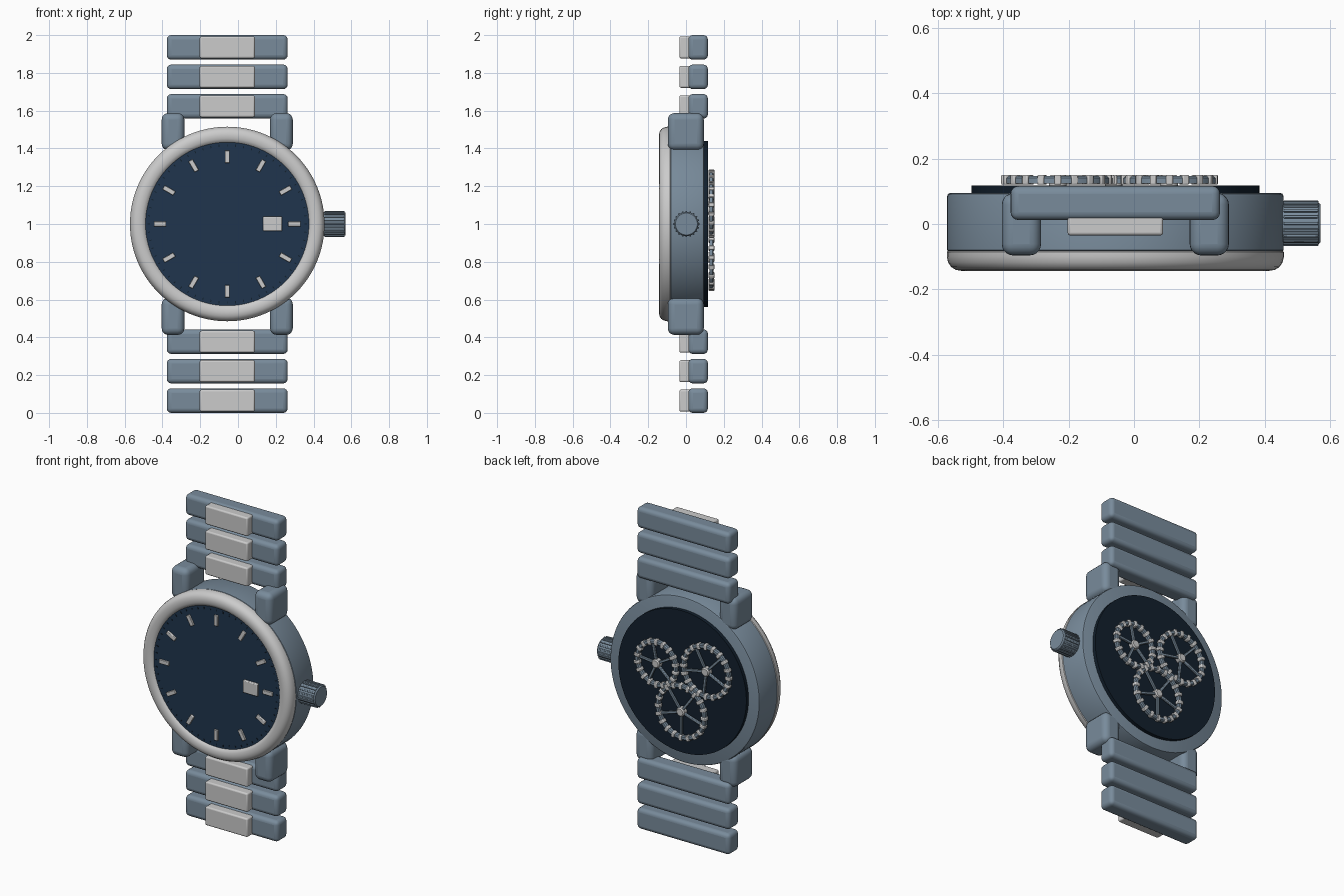
import bpy, bmesh
from math import sin, cos, pi, tau, radians
from mathutils import Matrix, Vector

if "Cube" in bpy.data.objects:
    bpy.data.objects.remove(bpy.data.objects["Cube"])

CX, CZ = -0.057, 1.0   # watch axis


def material(name, rgb):
    m = bpy.data.materials.new(name)
    m.diffuse_color = (*rgb, 1)
    m.use_nodes = True
    m.node_tree.nodes["Principled BSDF"].inputs["Base Color"].default_value = m.diffuse_color
    return m


STEEL = material("blue_steel", (0.19, 0.26, 0.33))
SILVER = material("silver", (0.72, 0.72, 0.72))
NAVY = material("navy", (0.014, 0.036, 0.075))
DARK = material("dark_navy", (0.006, 0.014, 0.026))


def finish(name, bm, mat, bevel=0, segs=3):
    bmesh.ops.recalc_face_normals(bm, faces=bm.faces)
    me = bpy.data.meshes.new(name)
    bm.to_mesh(me)
    bm.free()
    me.materials.append(mat)
    ob = bpy.data.objects.new(name, me)
    bpy.context.collection.objects.link(ob)
    if bevel:
        mod = ob.modifiers.new("bevel", 'BEVEL')
        mod.width, mod.segments = bevel, segs
    bpy.ops.object.select_all(action='DESELECT')
    ob.select_set(True)
    bpy.context.view_layer.objects.active = ob
    bpy.ops.object.shade_smooth_by_angle(angle=radians(35))
    return ob


def add_box(bm, centre, size, rot=None):
    m = Matrix.Translation(centre)
    if rot is not None:
        m = m @ rot
    bmesh.ops.create_cube(bm, size=1, matrix=m @ Matrix.Diagonal((*size, 1)))


def box(name, lo, hi, mat, bevel=0, segs=3):
    lo, hi = Vector(lo), Vector(hi)
    bm = bmesh.new()
    add_box(bm, (lo + hi) / 2, hi - lo)
    return finish(name, bm, mat, bevel, segs)


def add_lathe(bm, profile, origin, axis='Y', n=96, closed=False):
    """Revolve (radius, along) points; open profiles are capped."""
    rings = []
    for r, t in profile:
        ring = []
        for i in range(n):
            c, s = r * cos(tau * i / n), r * sin(tau * i / n)
            p = Vector((c, t, s)) if axis == 'Y' else Vector((t, c, s))
            ring.append(bm.verts.new(p + Vector(origin)))
        rings.append(ring)
    pairs = list(zip(rings, rings[1:]))
    if closed:
        pairs.append((rings[-1], rings[0]))
    else:
        bm.faces.new(rings[0])
        bm.faces.new(rings[-1])
    for a, b in pairs:
        for i in range(n):
            j = (i + 1) % n
            bm.faces.new((a[i], a[j], b[j], b[i]))


def lathe(name, profile, mat, origin=(CX, 0, CZ), **kw):
    bm = bmesh.new()
    add_lathe(bm, profile, origin, **kw)
    return finish(name, bm, mat)


def radial(bm, cx, cz, y, r, a, size):
    """Box at angle a (clockwise from up) on a circle in the XZ plane."""
    add_box(bm, (cx + r * sin(a), y, cz + r * cos(a)), size,
            Matrix.Rotation(a, 4, 'Y'))


# case, bezel, dial and rear window
lathe("case", [(0.505, -0.088), (0.514, -0.08), (0.514, 0.085),
               (0.511, 0.092), (0.504, 0.095)], STEEL)
lathe("bezel", [(0.43, -0.08), (0.431, -0.126), (0.438, -0.135),
                (0.452, -0.141), (0.47, -0.143), (0.488, -0.14),
                (0.502, -0.131), (0.511, -0.117), (0.515, -0.1),
                (0.515, -0.086), (0.51, -0.08)], SILVER, closed=True)
lathe("dial", [(0.434, -0.08), (0.434, -0.128)], NAVY)
lathe("rear_window", [(0.44, 0.094), (0.44, 0.117)], DARK)

# hour markers and minute ticks
bm = bmesh.new()
for i in range(12):
    radial(bm, CX, CZ, -0.133, 0.356, tau * i / 12, (0.025, 0.014, 0.066))
finish("hour_markers", bm, SILVER, 0.003, 2)
bm = bmesh.new()
for i in range(60):
    radial(bm, CX, CZ, -0.128, 0.416, tau * i / 60, (0.005, 0.004, 0.012))
finish("minute_ticks", bm, DARK)

# date window
box("date_window", (0.133, -0.144, 0.962), (0.233, -0.125, 1.04), SILVER, 0.005, 2)

# crown with grip ribs
lathe("crown", [(0.05, 0.43), (0.064, 0.455), (0.064, 0.563), (0.058, 0.57)],
      STEEL, origin=(0, 0.002, CZ), axis='X', n=48)
bm = bmesh.new()
for i in range(20):
    a = tau * i / 20
    add_box(bm, (0.51, 0.002 + 0.064 * sin(a), CZ + 0.064 * cos(a)),
            (0.106, 0.009, 0.011), Matrix.Rotation(-a, 4, 'X'))
finish("crown_ribs", bm, STEEL, 0.002, 2)

# lugs and bracelet links, mirrored above and below the case
for half, up in (("upper", 1), ("lower", -1)):
    for side, s in (("left", -1), ("right", 1)):
        x = CX + s * 0.287
        z0, z1 = sorted((CZ + up * 0.39, CZ + up * 0.587))
        box(f"{half}_{side}_lug", (x - 0.06, -0.096, z0), (x + 0.06, 0.094, z1),
            STEEL, 0.035, 5)
    for k in range(3):
        z = CZ + up * (0.935 - 0.156 * k)
        box(f"{half}_link_{k + 1}", (CX - 0.32, 0.012, z - 0.065),
            (CX + 0.32, 0.116, z + 0.065), STEEL, 0.024, 4)
        box(f"{half}_link_centre_{k + 1}", (CX - 0.146, -0.035, z - 0.058),
            (CX + 0.146, 0.03, z + 0.058), SILVER, 0.009, 3)


# gear wheels on the back
def gear(name, x, z, r, teeth, phase):
    ri = r - 0.03
    lathe(name + "_rim", [(ri, 0.124), (ri, 0.14), (ri + 0.006, 0.146),
                          (r - 0.01, 0.146), (r - 0.004, 0.14), (r - 0.004, 0.124)],
          STEEL, origin=(x, 0, z), n=64, closed=True)
    bm = bmesh.new()
    for i in range(teeth):
        radial(bm, x, z, 0.135, r - 0.017, tau * i / teeth, (0.021, 0.03, 0.036))
    finish(name + "_teeth", bm, SILVER, 0.004, 2)
    bm = bmesh.new()
    for i in range(5):
        radial(bm, x, z, 0.133, r / 2 - 0.01, phase + tau * i / 5,
               (0.015, 0.015, r - 0.025))
    finish(name + "_spokes", bm, STEEL, 0.003, 2)
    lathe(name + "_hub", [(0.027, 0.112), (0.027, 0.143), (0.021, 0.15)],
          SILVER, origin=(x, 0, z), n=32)


gear("small_gear", 0.108, 1.077, 0.149, 18, 0.2)
gear("medium_gear", -0.233, 1.116, 0.172, 20, 0.5)
gear("large_gear", -0.062, 0.822, 0.176, 20, pi)
